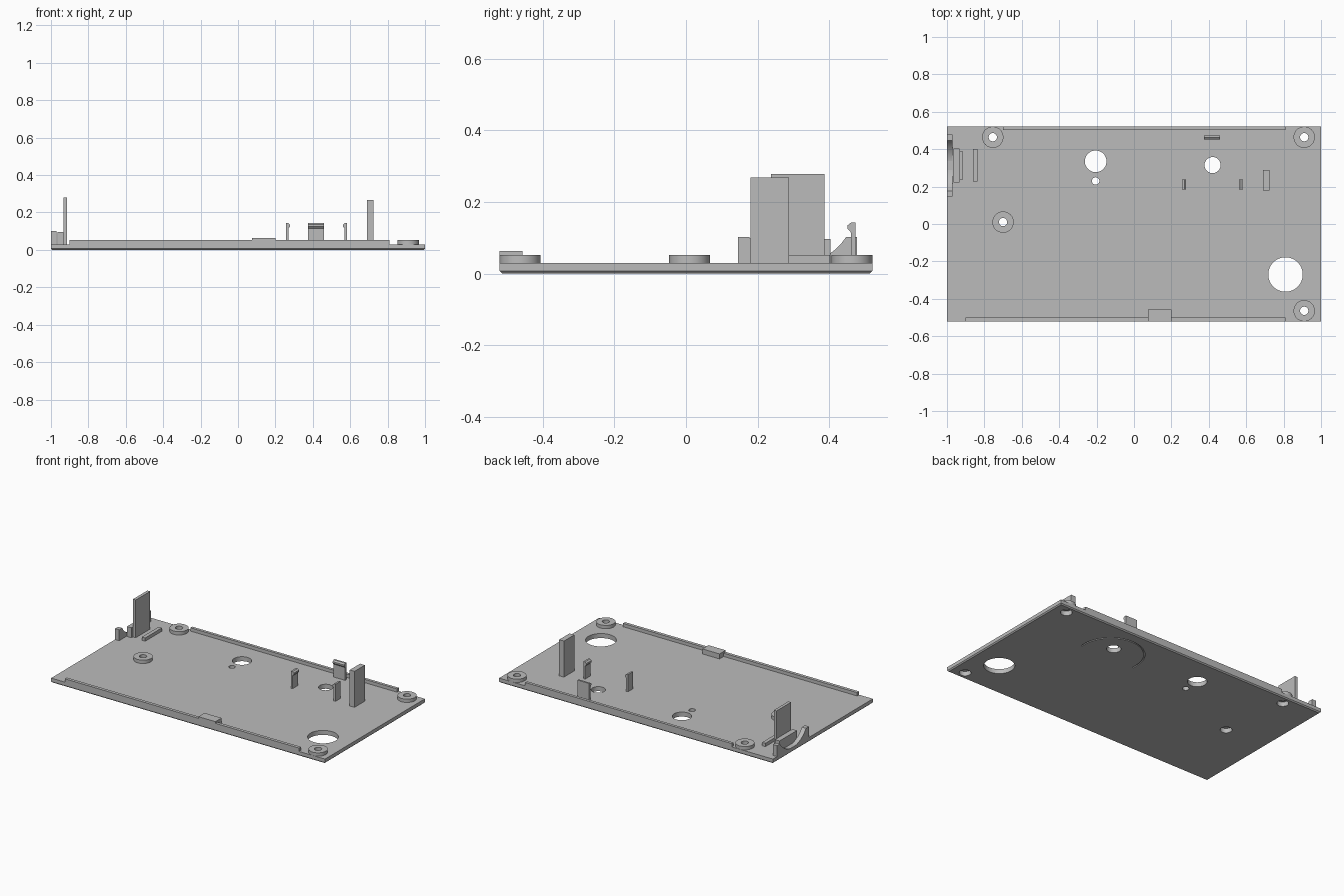
import bpy, bmesh, math
from mathutils import Vector

cube = bpy.data.objects.get("Cube")
if cube:
    bpy.data.objects.remove(cube, do_unlink=True)

grey = bpy.data.materials.new("plain grey plastic")
grey.use_nodes = True
COLOUR = (0.5, 0.5, 0.5, 1)
grey.diffuse_color = COLOUR
grey.node_tree.nodes["Principled BSDF"].inputs["Base Color"].default_value = COLOUR

TOP = 0.03        # top of the floor plate
RIM = 0.052       # height of rails and bosses
SINK = TOP - 0.004  # parts are rooted slightly inside the plate


def finish(name, bm):
    bmesh.ops.recalc_face_normals(bm, faces=bm.faces)
    mesh = bpy.data.meshes.new(name)
    bm.to_mesh(mesh)
    bm.free()
    mesh.materials.append(grey)
    obj = bpy.data.objects.new(name, mesh)
    bpy.context.collection.objects.link(obj)
    return obj


def prism(name, points, axis, start, end):
    """Extrude a closed 2D outline along an axis."""
    place = {"x": lambda u, v: (start, u, v),
             "y": lambda u, v: (u, start, v),
             "z": lambda u, v: (u, v, start)}[axis]
    bm = bmesh.new()
    face = bm.faces.new([bm.verts.new(place(u, v)) for u, v in points])
    grown = bmesh.ops.extrude_face_region(bm, geom=[face])["geom"]
    shift = Vector([end - start if a == axis else 0 for a in "xyz"])
    bmesh.ops.translate(bm, vec=shift,
                        verts=[g for g in grown if isinstance(g, bmesh.types.BMVert)])
    return finish(name, bm)


def box(name, x0, x1, y0, y1, top, bottom=SINK):
    return prism(name, [(x0, y0), (x1, y0), (x1, y1), (x0, y1)], "z", bottom, top)


def arc(cx, cy, r, a0, a1, n):
    return [(cx + r * math.cos(a0 + (a1 - a0) * i / n),
             cy + r * math.sin(a0 + (a1 - a0) * i / n)) for i in range(n + 1)]


def disc(name, x, y, r, z0, z1):
    return prism(name, arc(x, y, r, 0, math.tau, 48)[:-1], "z", z0, z1)


def cut(obj, cutters):
    """Subtract the cutters, bake the result and remove them."""
    for c in cutters:
        c.hide_render = True
        mod = obj.modifiers.new("cut", "BOOLEAN")
        mod.operation, mod.solver, mod.object = "DIFFERENCE", "EXACT", c
    graph = bpy.context.evaluated_depsgraph_get()
    mesh = bpy.data.meshes.new_from_object(obj.evaluated_get(graph))
    obj.modifiers.clear()
    obj.data = mesh
    for c in cutters:
        bpy.data.objects.remove(c, do_unlink=True)


def smooth(obj):
    bpy.ops.object.select_all(action="DESELECT")
    obj.select_set(True)
    bpy.context.view_layer.objects.active = obj
    bpy.ops.object.shade_smooth_by_angle(angle=math.radians(30))


# Floor plate with a chamfered lower edge
plate = box("floor_plate", -1, 1, -0.521, 0.521, TOP, 0)
bm = bmesh.new()
bm.from_mesh(plate.data)
low = [e for e in bm.edges if all(v.co.z < 0.001 for v in e.verts)]
bmesh.ops.bevel(bm, geom=low, offset=0.007, segments=1, affect="EDGES")
bm.to_mesh(plate.data)
bm.free()

# Openings, screw recesses and the shallow arc groove underneath
bosses = [(-0.755, 0.464), (0.91, 0.464), (0.91, -0.464), (-0.70, 0.01)]
holes = [(-0.205, 0.335, 0.058), (-0.205, 0.23, 0.02),
         (0.42, 0.315, 0.043), (0.81, -0.27, 0.092)]
holes += [(x, y, 0.035) for x, y in bosses]
cutters = [disc("hole_cutter", x, y, r, -0.1, 0.1) for x, y, r in holes]
a0, a1 = -0.05 * math.pi, 1.05 * math.pi
groove = arc(0.39, 0.25, 0.203, a0, a1, 32) + arc(0.39, 0.25, 0.195, a1, a0, 32)
cutters.append(prism("groove_cutter", groove, "z", -0.05, 0.006))
cut(plate, cutters)
smooth(plate)

# Ring shaped screw bosses
for i, (x, y) in enumerate(bosses):
    boss = disc(f"screw_boss_{i + 1}", x, y, 0.057, TOP, RIM)
    cut(boss, [disc("screw_cutter", x, y, 0.022, -0.1, 0.1)])
    smooth(boss)

# Edge rails and the front latch
box("front_rail", -0.9, 0.81, -0.521, -0.5, RIM)
box("back_rail", -0.70, 0.81, 0.502, 0.521, RIM)
box("front_latch", 0.075, 0.20, -0.521, -0.457, 0.063)

# Upright posts and the low rib
box("tall_post", 0.69, 0.725, 0.18, 0.288, 0.268)
box("tall_plate", -0.933, -0.913, 0.237, 0.387, 0.279)
box("plate_support", -0.966, -0.933, 0.222, 0.404, 0.096)
box("low_rib", -0.862, -0.838, 0.228, 0.402, RIM)

# Curved cradle on the side edge
cradle = prism("cable_cradle", [(0.146, SINK), (0.478, SINK), (0.478, 0.102), (0.146, 0.102)],
               "x", -1, -0.97)
cut(cradle, [prism("cradle_cutter", arc(0.312, 0.189, 0.161, 0, math.tau, 64)[:-1],
                   "x", -1.1, -0.9)])
smooth(cradle)

# Hooked snap clips
hook = [(0, SINK), (0.013, SINK), (0.013, 0.115), (0.022, 0.125),
        (0.022, 0.135), (0.012, 0.143), (0, 0.143)]
prism("left_clip", [(0.583 - u, z) for u, z in hook], "y", 0.184, 0.238)
prism("right_clip", [(0.257 + u, z) for u, z in hook], "y", 0.184, 0.238)
prism("back_clip", [(0.474 - u, z) for u, z in hook], "x", 0.375, 0.46)
